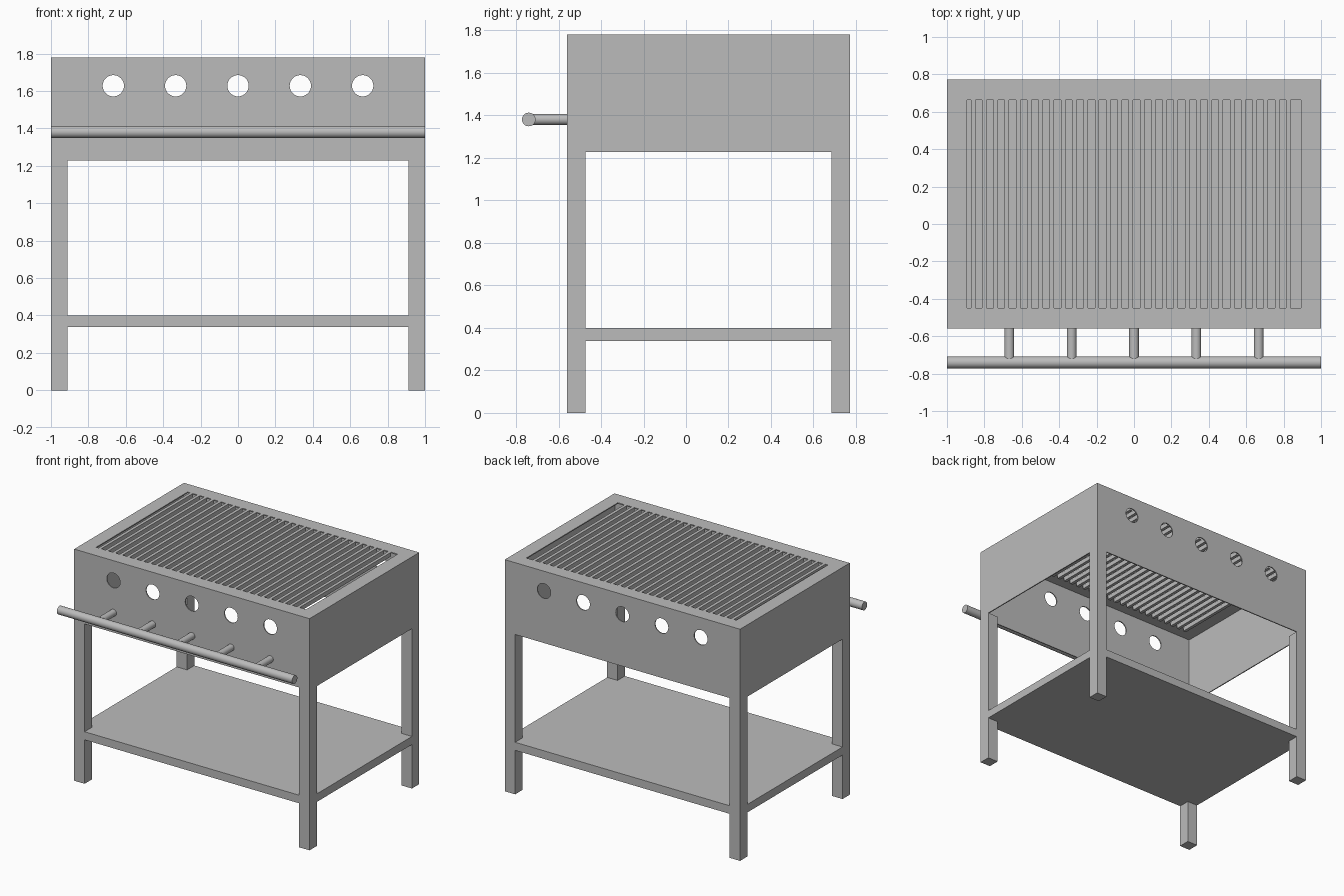
import bpy
import math
from mathutils import Vector

if "Cube" in bpy.data.objects:
    bpy.data.objects.remove(bpy.data.objects["Cube"], do_unlink=True)

steel = bpy.data.materials.new("grey_steel")
steel.use_nodes = True
GREY = (0.5, 0.5, 0.5, 1)
steel.diffuse_color = GREY
steel.node_tree.nodes["Principled BSDF"].inputs["Base Color"].default_value = GREY

# Main dimensions
FRONT, BACK, SIDE = -0.56, 0.772, 1.0
BODY_LOW, TOP = 1.228, 1.78
SHEET, LEG = 0.008, 0.088
MID_Y = (FRONT + BACK) / 2
STATIONS = [i / 3 for i in range(-2, 3)]


def box(name, low, high):
    low, high = Vector(low), Vector(high)
    bpy.ops.mesh.primitive_cube_add(size=1, location=(low + high) / 2)
    ob = bpy.context.object
    ob.name = name
    ob.scale = high - low
    bpy.ops.object.transform_apply(location=False, rotation=False, scale=True)
    ob.data.materials.append(steel)
    return ob


def rod(name, start, end, radius):
    start, end = Vector(start), Vector(end)
    axis = end - start
    bpy.ops.mesh.primitive_cylinder_add(
        vertices=32, radius=radius, depth=axis.length, location=(start + end) / 2,
        rotation=axis.to_track_quat("Z", "Y").to_euler())
    ob = bpy.context.object
    ob.name = name
    ob.data.materials.append(steel)
    bpy.ops.object.shade_smooth_by_angle(angle=math.radians(40))
    return ob


def cut(target, cutters):
    for cutter in cutters:
        mod = target.modifiers.new("opening", "BOOLEAN")
        mod.operation = "DIFFERENCE"
        mod.solver = "EXACT"
        mod.object = cutter
        bpy.context.view_layer.objects.active = target
        bpy.ops.object.modifier_apply(modifier=mod.name)


# Sheet metal body, open underneath
front_wall = box("front_wall", (-SIDE, FRONT, BODY_LOW), (SIDE, FRONT + SHEET, TOP))
back_wall = box("back_wall", (-SIDE, BACK - SHEET, BODY_LOW), (SIDE, BACK, TOP))
for side, label in ((1, "left"), (-1, "right")):
    inner, outer = sorted((side * (SIDE - SHEET), side * SIDE))
    box(label + "_wall", (inner, FRONT + SHEET, BODY_LOW), (outer, BACK - SHEET, TOP))
top_frame = box("top_frame", (-SIDE + SHEET, FRONT + SHEET, TOP - SHEET),
                (SIDE - SHEET, BACK - SHEET, TOP))

# Round vents through front and back, and the cooking opening
vents = [rod("vent_cutter", (x, FRONT - 0.1, 1.628), (x, BACK + 0.1, 1.628), 0.057)
         for x in STATIONS]
opening = box("opening_cutter", (-0.893, FRONT + 0.112, TOP - 0.1),
              (0.893, BACK - 0.108, TOP + 0.1))
cut(front_wall, vents)
cut(back_wall, vents)
cut(top_frame, [opening])
for cutter in vents + [opening]:
    bpy.data.objects.remove(cutter, do_unlink=True)

# Grate bars
for i in range(29):
    x = -0.872 + i * 0.0602
    box("grate_bar", (x, FRONT + 0.112, TOP - 0.032), (x + 0.024, BACK - 0.108, TOP))

# Legs and lower shelf
for x, x_label in ((-SIDE, "right"), (SIDE - LEG, "left")):
    for y, y_label in ((FRONT, "front"), (BACK - LEG, "back")):
        box(y_label + "_" + x_label + "_leg", (x, y, 0), (x + LEG, y + LEG, BODY_LOW))
box("lower_shelf", (-SIDE, FRONT, 0.338), (SIDE, BACK, 0.4))

# Front handle rail on five short brackets
RAIL_Y, RAIL_Z = -0.74, 1.381
rod("handle_rail", (-SIDE, RAIL_Y, RAIL_Z), (SIDE, RAIL_Y, RAIL_Z), 0.032)
for x in STATIONS:
    rod("handle_bracket", (x, FRONT, RAIL_Z), (x, RAIL_Y + 0.01, RAIL_Z), 0.026)
